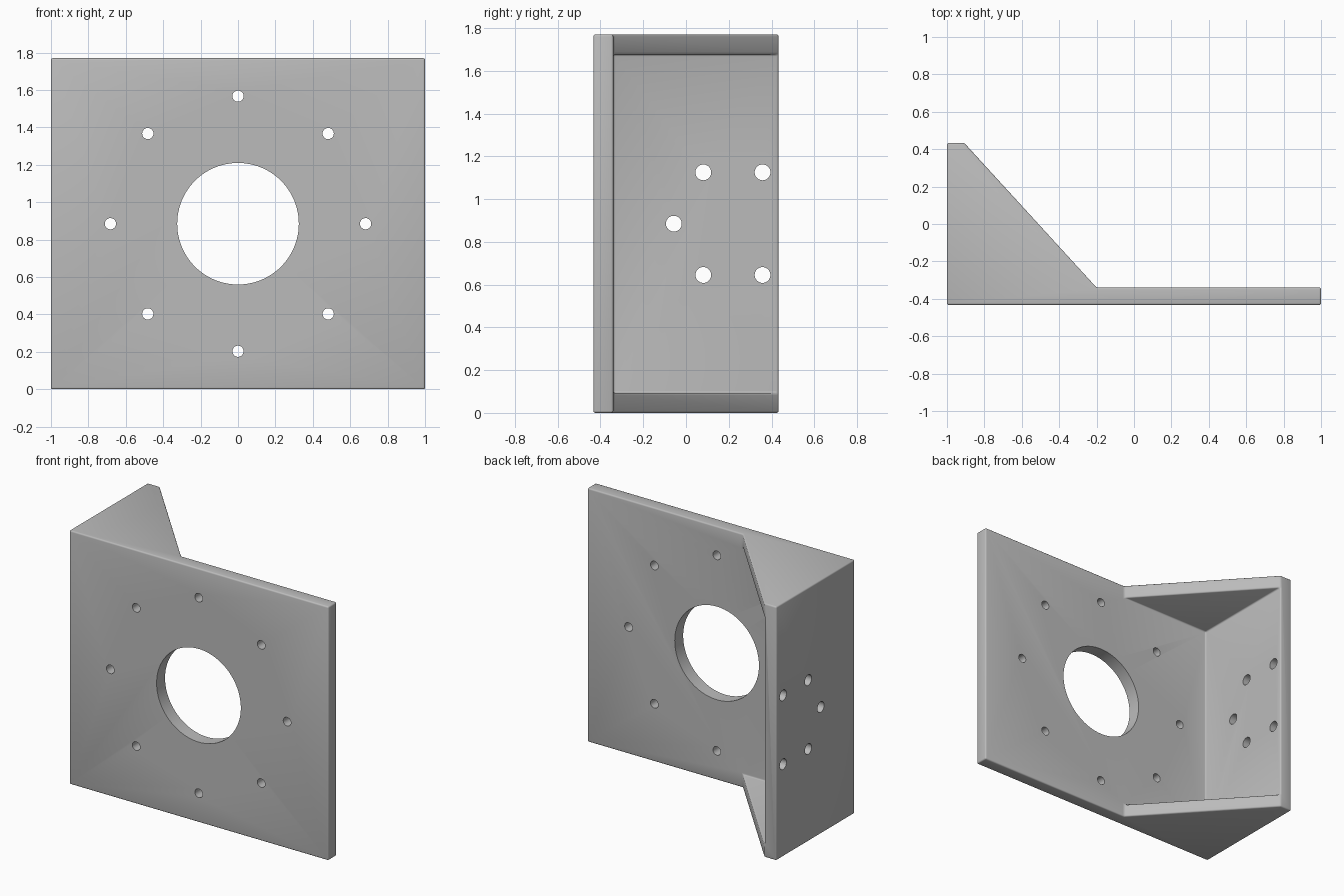
import bpy, bmesh, math
from mathutils import Vector

cube = bpy.data.objects.get("Cube")
if cube:
    bpy.data.objects.remove(cube, do_unlink=True)

HEIGHT, THICK = 1.77, 0.093
FRONT, BACK = -0.433, 0.433
WALL_X, PLATE_Y = -1 + THICK, FRONT + THICK
MID_Z = HEIGHT / 2

grey = bpy.data.materials.new("grey metal")
grey.use_nodes = True
colour = (0.5, 0.5, 0.5, 1)
grey.diffuse_color = colour
grey.node_tree.nodes["Principled BSDF"].inputs["Base Color"].default_value = colour


def prism(name, outline, z0, z1):
    """Extrude an outline in x, y from z0 up to z1."""
    bm = bmesh.new()
    face = bm.faces.new([bm.verts.new((x, y, z0)) for x, y in outline])
    moved = bmesh.ops.extrude_face_region(bm, geom=[face])["geom"]
    verts = [v for v in moved if isinstance(v, bmesh.types.BMVert)]
    bmesh.ops.translate(bm, verts=verts, vec=(0, 0, z1 - z0))
    bmesh.ops.recalc_face_normals(bm, faces=bm.faces)
    mesh = bpy.data.meshes.new(name)
    bm.to_mesh(mesh)
    bm.free()
    obj = bpy.data.objects.new(name, mesh)
    bpy.context.collection.objects.link(obj)
    return obj


def apply(obj, kind, **settings):
    mod = obj.modifiers.new(kind.lower(), kind)
    for key, value in settings.items():
        setattr(mod, key, value)
    bpy.ops.object.select_all(action="DESELECT")
    bpy.context.view_layer.objects.active = obj
    obj.select_set(True)
    bpy.ops.object.modifier_apply(modifier=mod.name)


def cut(obj, cutter):
    cutter.hide_render = True
    apply(obj, "BOOLEAN", operation="DIFFERENCE", solver="EXACT", object=cutter)
    bpy.data.objects.remove(cutter, do_unlink=True)


def drill(obj, centre, radius, axis, sides=32):
    """Drill a round hole straight through along an axis."""
    bpy.ops.mesh.primitive_cylinder_add(
        vertices=sides, radius=radius, depth=0.3, location=centre,
        rotation=Vector(axis).to_track_quat("Z", "Y").to_euler())
    cut(obj, bpy.context.object)


# Bracket body: front plate, side wall and sloping gussets in one outline
bracket = prism("mounting_bracket", [
    (-1, FRONT), (1, FRONT), (1, PLATE_Y), (-0.2, PLATE_Y),
    (WALL_X, BACK), (-1, BACK)], 0, HEIGHT)
bracket.data.materials.append(grey)

# Pocket between the top and bottom gussets
cut(bracket, prism("pocket_cutter", [
    (WALL_X, PLATE_Y), (-0.2, PLATE_Y), (-0.2, 0.6), (WALL_X, 0.6)],
    THICK, HEIGHT - THICK))

# Softened edges
apply(bracket, "DECIMATE", decimate_type="DISSOLVE", angle_limit=0.02)
apply(bracket, "BEVEL", width=0.01, segments=3, limit_method="ANGLE",
      angle_limit=math.radians(30))

# Large bore and ring of bolt holes in the front plate
plate_mid = (FRONT + PLATE_Y) / 2
drill(bracket, (0, plate_mid, MID_Z), 0.325, (0, 1, 0), 96)
for i in range(8):
    a = i * math.pi / 4
    drill(bracket, (0.682 * math.cos(a), plate_mid, MID_Z + 0.682 * math.sin(a)),
          0.03, (0, 1, 0))

# Five bolt holes in the side wall
for y, dz in [(-0.057, 0), (0.081, 0.24), (0.081, -0.24), (0.358, 0.24), (0.358, -0.24)]:
    drill(bracket, (-1 + THICK / 2, y, MID_Z + dz), 0.037, (1, 0, 0))

bpy.context.view_layer.objects.active = bracket
bracket.select_set(True)
bpy.ops.object.shade_smooth_by_angle(angle=math.radians(30))
